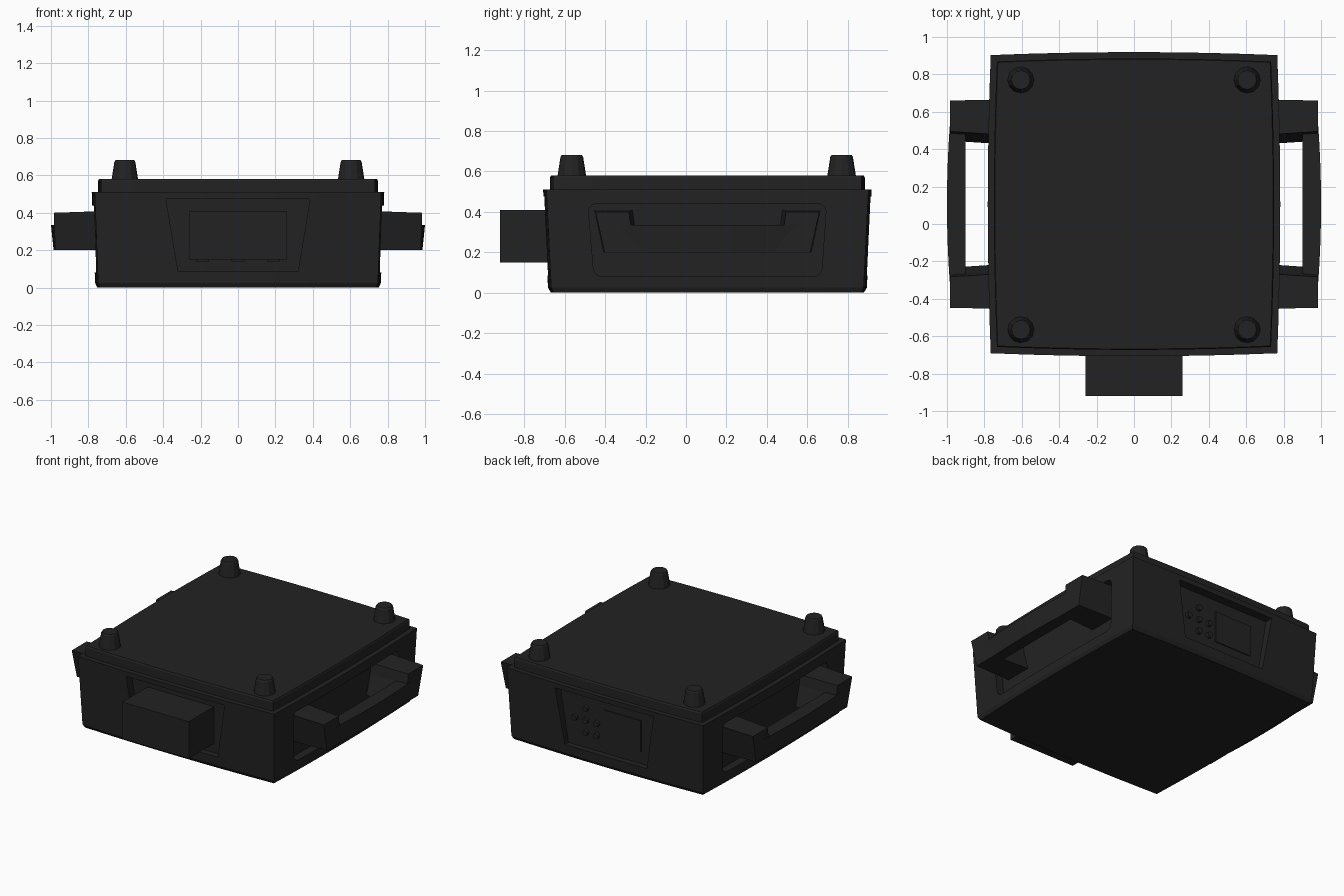
import bpy, bmesh, math
from mathutils import Vector

if "Cube" in bpy.data.objects:
    bpy.data.objects.remove(bpy.data.objects["Cube"], do_unlink=True)

COLOR = (0.0165, 0.0165, 0.0165, 1)
black = bpy.data.materials.new("matte_black_plastic")
black.use_nodes = True
black.diffuse_color = COLOR
bsdf = black.node_tree.nodes["Principled BSDF"]
bsdf.inputs["Base Color"].default_value = COLOR
bsdf.inputs["Roughness"].default_value = 0.8

CY = 0.106  # middle of the case along y


def finish(bm, name):
    bmesh.ops.recalc_face_normals(bm, faces=bm.faces[:])
    mesh = bpy.data.meshes.new(name)
    bm.to_mesh(mesh)
    bm.free()
    mesh.materials.append(black)
    obj = bpy.data.objects.new(name, mesh)
    bpy.context.collection.objects.link(obj)
    return obj


def bowed_outline(hx, hy, bow=0.016, n=8):
    """Rectangle whose four sides bulge slightly outwards."""
    pts = []
    for i in range(n):
        t = -1 + 2 * i / n
        pts.append((hx * t, -hy - bow * (1 - t * t)))
    for i in range(n):
        t = -1 + 2 * i / n
        pts.append((hx + bow * (1 - t * t), hy * t))
    return pts + [(-x, -y) for x, y in pts]


def loft(name, levels):
    """Stack of bowed outlines, each level given as z, half x, half y."""
    bm = bmesh.new()
    rings = [[bm.verts.new((x, CY + y, z)) for x, y in bowed_outline(hx, hy)]
             for z, hx, hy in levels]
    for a, b in zip(rings, rings[1:]):
        for i in range(len(a)):
            j = (i + 1) % len(a)
            bm.faces.new((a[i], a[j], b[j], b[i]))
    bm.faces.new(rings[0])
    bm.faces.new(rings[-1])
    return finish(bm, name)


def prism(name, pts, axis, a, b, rounding=0):
    """Extrude a flat outline (u, z) along x or y from a to b."""
    bm = bmesh.new()

    def place(u, z, d):
        return (d, u, z) if axis == "x" else (u, d, z)
    lo = [bm.verts.new(place(u, z, a)) for u, z in pts]
    hi = [bm.verts.new(place(u, z, b)) for u, z in pts]
    bm.faces.new(lo)
    bm.faces.new(hi)
    for i in range(len(pts)):
        j = (i + 1) % len(pts)
        bm.faces.new((lo[i], lo[j], hi[j], hi[i]))
    if rounding:
        edges = [e for e in bm.edges if {e.verts[0] in lo, e.verts[1] in lo} == {True, False}]
        bmesh.ops.bevel(bm, geom=edges, offset=rounding, segments=3, profile=0.5, affect="EDGES")
    return finish(bm, name)


def box(name, x, y, z):
    return prism(name, [(x[0], z[0]), (x[1], z[0]), (x[1], z[1]), (x[0], z[1])], "y", *y)


def cut(target, cutter):
    mod = target.modifiers.new("recess", "BOOLEAN")
    mod.operation, mod.solver, mod.object = "DIFFERENCE", "EXACT", cutter
    bpy.context.view_layer.objects.active = target
    bpy.ops.object.modifier_apply(modifier=mod.name)
    bpy.data.objects.remove(cutter, do_unlink=True)


# Case shell with flared walls and a chamfered base
case = loft("case_shell", [(0, 0.737, 0.758), (0.025, 0.748, 0.773), (0.51, 0.766, 0.797)])

# Trapezoid recesses on front and back, rounded recesses on the sides
panel = [(-0.32, 0.085), (0.32, 0.085), (0.385, 0.475), (-0.385, 0.475)]
side_panel = [(-0.455, 0.08), (0.67, 0.08), (0.695, 0.44), (-0.485, 0.44)]
cut(case, prism("front_cutter", panel, "y", -1, -0.64))
cut(case, prism("back_cutter", panel, "y", 0.855, 1.2))
for s in (-1, 1):
    cut(case, prism("side_cutter", side_panel, "x", s * 0.705, s * 1.1, 0.04))

# Raised lid plate
loft("lid_plate", [(0.5, 0.733, 0.763), (0.57, 0.733, 0.763), (0.58, 0.728, 0.758)])

# Connector block on the front
box("front_block", (-0.26, 0.26), (-0.92, -0.6), (0.15, 0.41))
for x in (-0.19, 0, 0.19):
    box("front_block_clip", (x - 0.035, x + 0.035), (-0.68, -0.63), (0.14, 0.16))

# Display and round buttons on the back
box("back_display", (-0.25, 0.04), (0.84, 0.862), (0.17, 0.39))
for col, row in ((0, 0), (1, 0), (-1, 0), (0, 1), (0, -1), (-1, -1)):
    bm = bmesh.new()
    bmesh.ops.create_cone(bm, cap_ends=True, segments=12, radius1=0.022, radius2=0.02, depth=0.03)
    for v in bm.verts:
        v.co = Vector((v.co.x, v.co.z, v.co.y)) + Vector((0.18 + col * 0.085, 0.86, 0.28 + row * 0.085))
    finish(bm, "back_button")

# Side handles: two arms and a gently bowed grip bar
for s, side in ((1, "left"), (-1, "right")):
    for m, end in ((-1, "front"), (1, "back")):
        arm = [(m * u + CY, z) for u, z in
               ((0.515, 0.2), (0.345, 0.2), (0.385, 0.335), (0.395, 0.41), (0.56, 0.41))]
        obj = prism(f"{side}_handle_{end}_arm", arm, "x", s * 0.69, s * 0.985)
        for v in obj.data.vertices:
            if abs(v.co.x) > 0.9:  # outer end narrows and leans in
                v.co.y -= m * 0.006
                if v.co.z > 0.4:
                    v.co.z -= 0.01
                if v.co.z < 0.21:
                    v.co.x -= s * 0.008
            elif abs(v.co.y - CY) < 0.4:  # inner face widens at the wall
                v.co.y -= m * 0.025
    bm = bmesh.new()
    rings = []
    for i in range(9):
        t = -1 + i / 4
        bow = 0.018 * (1 - t * t)
        y = CY + 0.46 * t
        rings.append([bm.verts.new((s * x, y, z)) for x, z in
                      ((0.9, 0.2), (0.968 + bow, 0.2), (0.982 + bow, 0.335), (0.9, 0.335))])
    for a, b in zip(rings, rings[1:]):
        for i in range(4):
            bm.faces.new((a[i], a[i - 1], b[i - 1], b[i]))
    bm.faces.new(rings[0])
    bm.faces.new(rings[-1])
    finish(bm, f"{side}_handle_grip")

# Tapered faceted feet on the lid
for x in (-0.605, 0.605):
    for y in (-0.565, 0.77):
        bm = bmesh.new()
        rings = []
        for r, z in ((0.072, 0.57), (0.056, 0.672), (0.05, 0.682)):
            rings.append([bm.verts.new((x + r * math.cos(k * math.pi / 6),
                                        y + r * math.sin(k * math.pi / 6), z)) for k in range(12)])
        for a, b in zip(rings, rings[1:]):
            for k in range(12):
                bm.faces.new((a[k - 1], a[k], b[k], b[k - 1]))
        bm.faces.new(rings[0])
        bm.faces.new(rings[-1])
        finish(bm, "foot")
